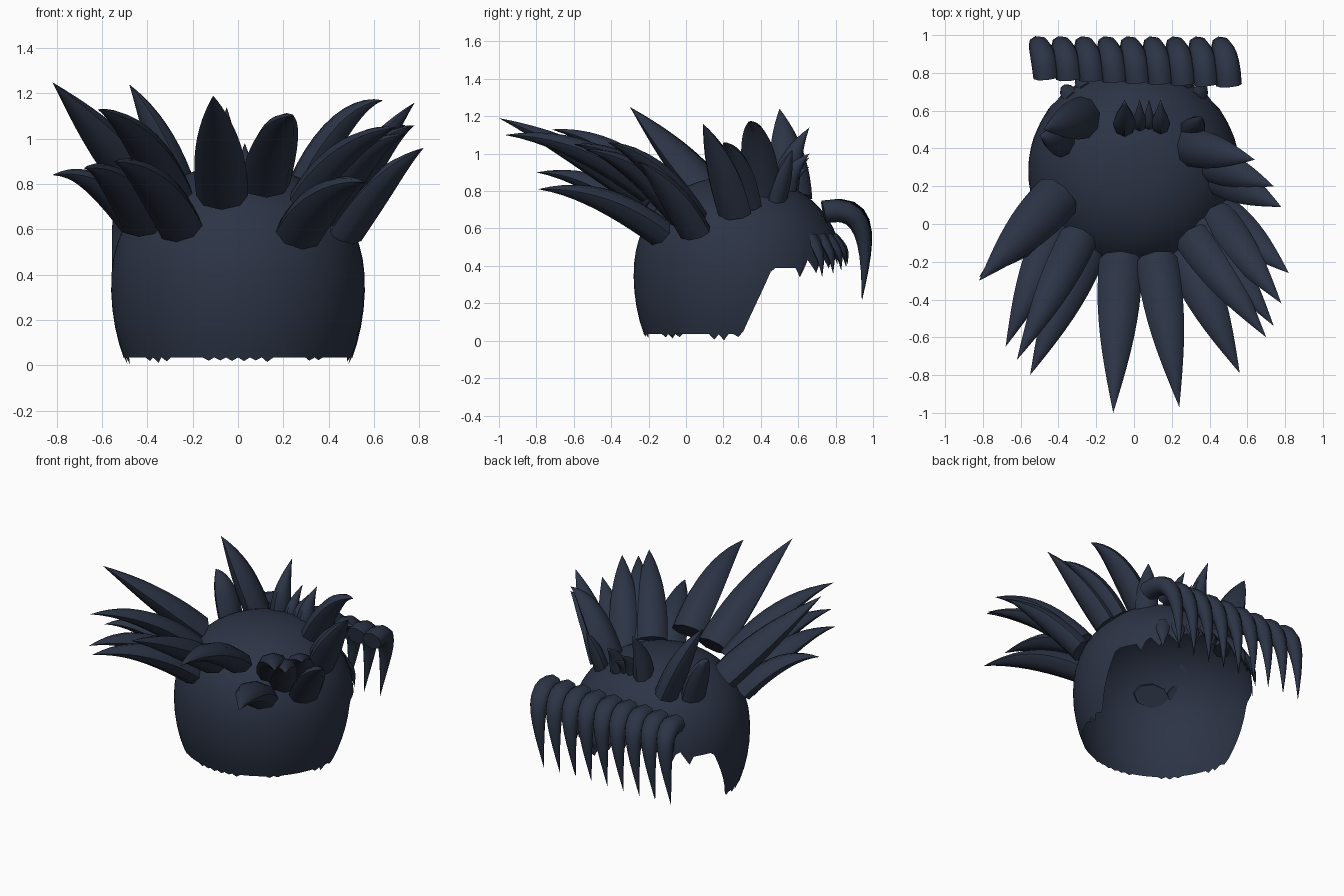
import bpy, bmesh, math, random
from mathutils import Vector as V

if "Cube" in bpy.data.objects:
    bpy.data.objects.remove(bpy.data.objects["Cube"])
random.seed(4)

mat = bpy.data.materials.new("dark navy hair")
mat.diffuse_color = (0.025, 0.034, 0.060, 1)
mat.use_nodes = True
mat.node_tree.nodes["Principled BSDF"].inputs["Base Color"].default_value = mat.diffuse_color


def finish(bm, name, angle=52):
    me = bpy.data.meshes.new(name)
    bm.to_mesh(me)
    bm.free()
    ob = bpy.data.objects.new(name, me)
    bpy.context.collection.objects.link(ob)
    me.materials.append(mat)
    bpy.ops.object.select_all(action='DESELECT')
    ob.select_set(True)
    bpy.context.view_layer.objects.active = ob
    bpy.ops.object.shade_smooth_by_angle(angle=math.radians(angle))
    return ob


def bezier(p, t):
    a = 1 - t
    return p[0]*a**3 + p[1]*3*a*a*t + p[2]*3*a*t*t + p[3]*t**3


def lock(name, ctrl, width, thick, up=V((0, 0, 1)), sides=8, steps=10):
    """Tapered curved lock of hair along a cubic path."""
    bm = bmesh.new()
    rings = []
    for i in range(steps):
        t = i / steps
        c = bezier(ctrl, t)
        tan = (bezier(ctrl, t + .02) - bezier(ctrl, t - .02)).normalized()
        side = tan.cross(up).normalized()
        nor = side.cross(tan)
        k = (1 - t**1.8) * (1 + .1*math.sin(math.pi*t))
        rings.append([bm.verts.new(c + side*width*k*math.cos(a) + nor*thick*k*math.sin(a))
                      for a in (2*math.pi*j/sides for j in range(sides))])
    tip = bm.verts.new(ctrl[3])
    for a, b in zip(rings, rings[1:]):
        for j in range(sides):
            n = (j + 1) % sides
            bm.faces.new((a[j], a[n], b[n], b[j]))
    for j in range(sides):
        bm.faces.new((rings[-1][j], rings[-1][(j+1) % sides], tip))
    bm.faces.new(rings[0][::-1])
    bmesh.ops.recalc_face_normals(bm, faces=bm.faces)
    return finish(bm, name)


# Hollow scalp cap, open at the face (+y), with ragged hems
CY, CZ, R, UP, LOW, E = 0.28, 0.35, 0.56, 0.53, 0.70, 2.2
cols, rows = 120, 18


def hem(i):
    deg = 180 - abs(i * 360/cols - 180)  # 0 = back of head, 180 = face
    if deg < 90:
        ragged = math.sin(i*.55) > .1 and i % 2
        return 0.035 - (random.uniform(.01, .035) if ragged else 0)
    if deg < 93:
        return 0.02
    if deg < 109:
        return 0.05 + (deg - 93)/16*0.34
    if deg < 126:
        return 0.39
    base = 0.42 + 0.10*(deg - 126)/54    # brow line with small teeth
    return base - (0, .04, .08, .02)[i % 4]


bm = bmesh.new()
grid = []
for i in range(cols):
    a = 2*math.pi*i/cols
    zb = hem(i)
    ph0 = math.asin((zb - CZ)/(LOW if zb < CZ else UP))
    col = []
    for j in range(rows):
        ph = ph0 + (math.pi/2 - ph0)*j/rows
        rr = R*abs(math.cos(ph))**(2/E)
        s = math.sin(ph)
        z = CZ + (UP*s**(2/E) if s > 0 else LOW*s)
        if j == 0:
            z = zb
        col.append(bm.verts.new((rr*math.sin(a), CY - rr*math.cos(a), z)))
    grid.append(col)
top = bm.verts.new((0, CY, CZ + UP))
for i in range(cols):
    a, b = grid[i], grid[(i+1) % cols]
    for j in range(rows - 1):
        bm.faces.new((a[j], b[j], b[j+1], a[j+1]))
    bm.faces.new((a[-1], b[-1], top))
finish(bm, "scalp_cap", 50)

# Large swept-back locks: base, tip, half width, lift of the bend
locks = [
    ((-.07, -.19, .75), (-.11, -1.0, 1.19), .115, .05),
    ((.12, -.19, .80), (.24, -.97, 1.10), .11, .10),
    ((-.40, .15, .76), (-.82, -.30, 1.25), .125, .02),
    ((-.45, .02, .62), (-.82, -.28, .84), .09, .10),
    ((-.42, -.03, .62), (-.68, -.65, .87), .10, .10),
    ((-.29, -.07, .76), (-.62, -.72, 1.13), .10, .10),
    ((-.25, -.13, .60), (-.55, -.80, .90), .11, .10),
    ((.26, -.13, .57), (.56, -.79, .81), .115, .09),
    ((.31, -.07, .73), (.70, -.60, 1.05), .10, .09),
    ((.37, -.02, .66), (.74, -.54, 1.02), .10, .10),
    ((.43, .04, .65), (.78, -.42, 1.06), .10, .10),
    ((.47, .05, .58), (.82, -.26, .96), .10, .06),
    ((.44, .26, .68), (.78, .09, 1.16), .10, .05),
    ((.40, .32, .72), (.74, .20, 1.06), .09, .09),
    ((.28, .41, .78), (.64, .34, 1.17), .10, .12),
    ((-.25, .57, .76), (-.48, .50, 1.24), .11, .05),
    ((-.36, .44, .72), (-.50, .47, 1.02), .09, .08),
    ((.30, .48, .74), (.36, .57, 1.02), .07, .03),
]
for n, (b, t, w, lift) in enumerate(locks):
    b, t = V(b), V(t)
    d = t - b
    bend = V((0, 0, lift))
    lock(f"back_lock_{n+1}", [b, b + d/3 + bend, b + d*2/3 + bend, t], w, w*.68)

# Short upright locks on the crown
for n, (x, z, w) in enumerate([(-.05, 1.14, .06), (.03, .98, .04), (.08, .93, .035), (.14, 1.0, .05)]):
    b, t = V((x, .53, .80)), V((x, .66, z))
    d = t - b
    lock(f"crown_lock_{n+1}", [b, b + d/3 + V((0, -.04, 0)), b + d*2/3 + V((0, -.04, 0)), t],
         w, w*1.2, up=V((0, -1, 0)))

# Fringe: a straight row of claws curling forward, down and slightly sideways
for n in range(9):
    x = -.485 + n*.121
    y = .01 - n*.005
    ctrl = [V((x + .02, .765 + y, .69)), V((x, .985, .74)), V((x - .04, .972, .5)), V((x - .06, .94, .21))]
    lock(f"fringe_lock_{n+1}", ctrl, .068, .06, up=V((0, .5, 1)))

# Small tufts hanging along the brow
for n in range(9):
    a = math.radians(-40 + n*10)
    out = V((math.sin(a), math.cos(a), 0))
    b = V((0, CY, .56)) + out*.51
    t = V((0, CY, .41 - .07*abs(n - 4)/4)) + out*.585
    m = (b + t)/2 + out*.03
    lock(f"brow_tuft_{n+1}", [b, m, m, t], .042, .025, up=out, sides=6, steps=5)
